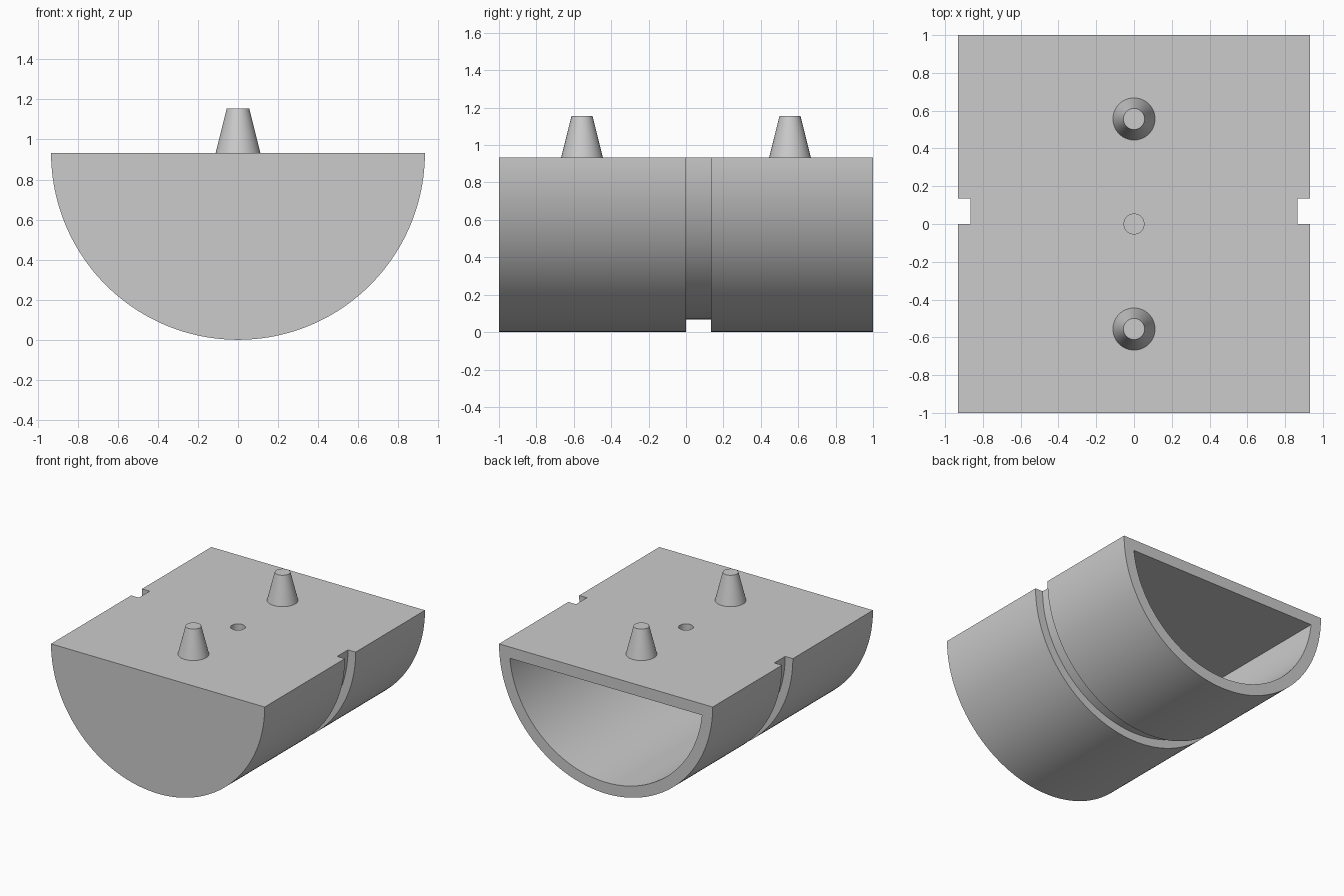
import bpy
import bmesh
from math import sin, cos, pi, asin, radians
from mathutils import Matrix

if "Cube" in bpy.data.objects:
    bpy.data.objects.remove(bpy.data.objects["Cube"], do_unlink=True)

RADIUS = 0.933      # outer half-round radius, also the height of the flat top
WALL = 0.089
GROOVE_DEPTH = 0.067
GROOVE_WIDTH = 0.135

grey = bpy.data.materials.new("plain grey")
grey.use_nodes = True
colour = (0.6, 0.6, 0.6, 1)
grey.diffuse_color = colour
grey.node_tree.nodes["Principled BSDF"].inputs["Base Color"].default_value = colour


def finish(name, bm):
    bmesh.ops.recalc_face_normals(bm, faces=bm.faces)
    mesh = bpy.data.meshes.new(name)
    bm.to_mesh(mesh)
    bm.free()
    mesh.materials.append(grey)
    obj = bpy.data.objects.new(name, mesh)
    bpy.context.collection.objects.link(obj)
    return obj


def arc(radius, drop=0.0, steps=96):
    """Lower arc of a circle centred on the flat top, from left to right."""
    a = asin(drop / radius)
    angles = [pi + a + (pi - 2 * a) * i / steps for i in range(steps + 1)]
    return [(radius * cos(t), RADIUS + radius * sin(t)) for t in angles]


def prism(name, outline, y0, y1):
    bm = bmesh.new()
    face = bm.faces.new([bm.verts.new((x, y0, z)) for x, z in outline])
    grown = bmesh.ops.extrude_face_region(bm, geom=[face], use_keep_orig=True)
    moved = [v for v in grown["geom"] if isinstance(v, bmesh.types.BMVert)]
    bmesh.ops.translate(bm, verts=moved, vec=(0, y1 - y0, 0))
    return finish(name, bm)


def cone(name, y, z0, z1, r0, r1):
    bm = bmesh.new()
    bmesh.ops.create_cone(bm, cap_ends=True, segments=64, radius1=r0, radius2=r1,
                          depth=z1 - z0, matrix=Matrix.Translation((0, y, (z0 + z1) / 2)))
    return finish(name, bm)


def smooth(obj):
    bpy.ops.object.select_all(action="DESELECT")
    obj.select_set(True)
    bpy.context.view_layer.objects.active = obj
    bpy.ops.object.shade_smooth_by_angle(angle=radians(30))


def carve(obj, cutter):
    mod = obj.modifiers.new(cutter.name, "BOOLEAN")
    mod.operation = "DIFFERENCE"
    mod.solver = "EXACT"
    mod.object = cutter
    bpy.context.view_layer.objects.active = obj
    bpy.ops.object.modifier_apply(modifier=mod.name)
    bpy.data.objects.remove(cutter, do_unlink=True)


# Half-round shell, closed at the front and open at the back
shell = prism("half_round_shell", arc(RADIUS), -1, 1)
carve(shell, prism("cavity_cutter", arc(RADIUS - WALL, WALL), -1 + WALL, 1.2))

# Groove around the curved side
lip = 0.1
outer = arc(RADIUS + lip)
inner = arc(RADIUS - GROOVE_DEPTH)
rise = RADIUS + lip
ring = ([(-RADIUS - lip, rise)] + outer + [(RADIUS + lip, rise), (inner[-1][0], rise)]
        + inner[::-1] + [(inner[0][0], rise)])
carve(shell, prism("groove_cutter", ring, 0, GROOVE_WIDTH))

# Small round hole in the middle of the flat top
carve(shell, cone("hole_cutter", 0, RADIUS - 2 * WALL, RADIUS + lip, 0.053, 0.053))
smooth(shell)

# Tapered locating pegs
for side, name in ((-1, "front_peg"), (1, "back_peg")):
    smooth(cone(name, side * 0.556, RADIUS - 0.01, 1.155, 0.114, 0.056))
